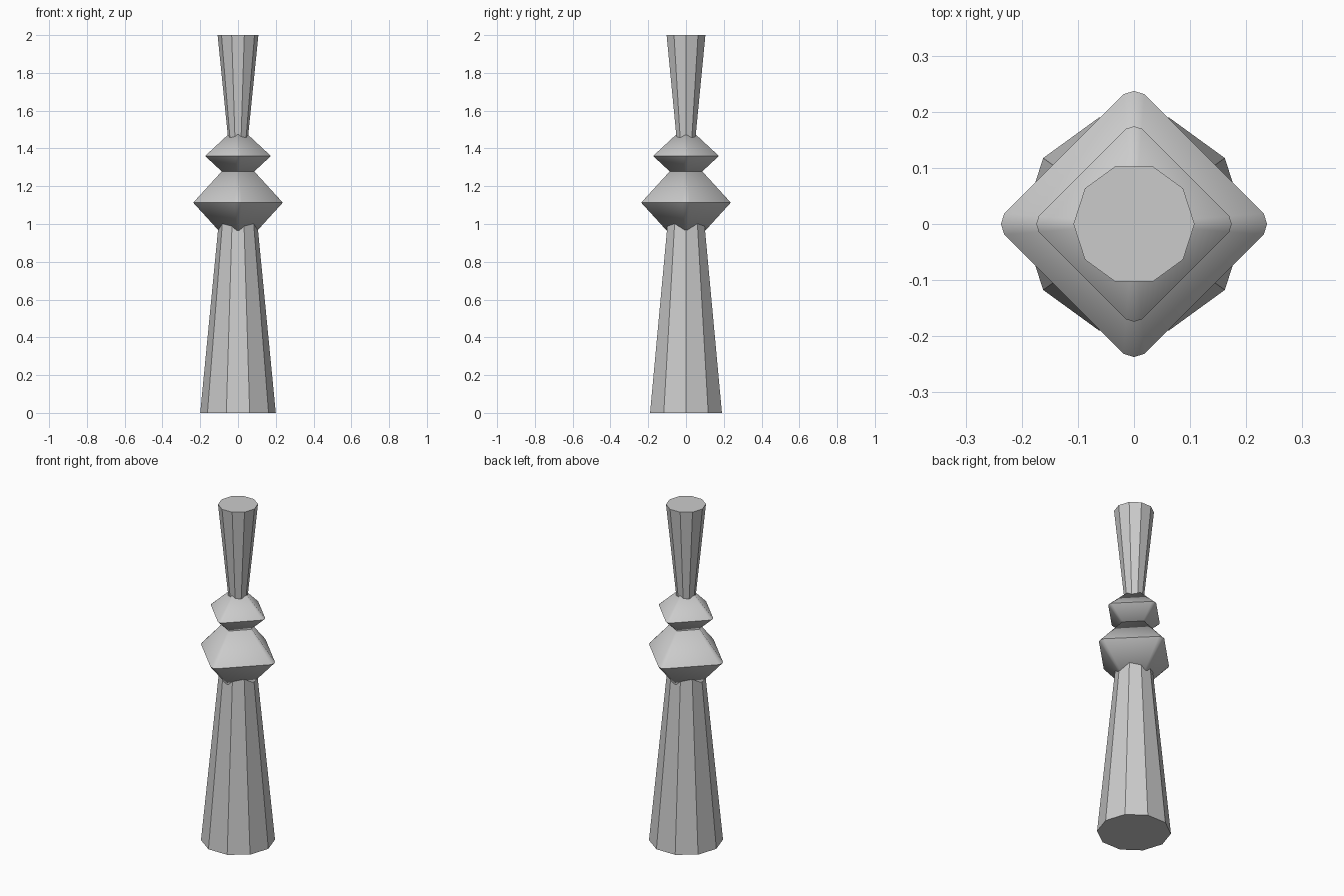
import bpy, bmesh
from math import cos, sin, pi, radians

if "Cube" in bpy.data.objects:
    bpy.data.objects.remove(bpy.data.objects["Cube"])


def loft(name, section, levels):
    """Stack scaled copies of a unit section; levels are (scale, z), 0 = apex."""
    bm = bmesh.new()
    rings = []
    for s, z in levels:
        pts = [(0, 0)] if s == 0 else section
        rings.append([bm.verts.new((x * s, y * s, z)) for x, y in pts])
    n = len(section)
    for a, b in zip(rings, rings[1:]):
        for i in range(n):
            j = (i + 1) % n
            quad = [a[i % len(a)], a[j % len(a)], b[j % len(b)], b[i % len(b)]]
            bm.faces.new(list(dict.fromkeys(quad)))
    for ring in (rings[0], rings[-1]):
        if len(ring) > 1:
            bm.faces.new(ring)
    bmesh.ops.recalc_face_normals(bm, faces=bm.faces)
    mesh = bpy.data.meshes.new(name)
    bm.to_mesh(mesh)
    bm.free()
    ob = bpy.data.objects.new(name, mesh)
    bpy.context.collection.objects.link(ob)
    return ob


def bead(name, radius, z, half_height):
    ob = loft(name, diamond, [(0, z - half_height), (radius, z), (0, z + half_height)])
    bpy.ops.object.select_all(action='DESELECT')
    ob.select_set(True)
    bpy.context.view_layer.objects.active = ob
    bpy.ops.object.shade_smooth_by_angle(angle=radians(32))


# Ten-sided section for the shafts
decagon = [(cos(i * pi / 5), sin(i * pi / 5)) for i in range(10)]

# Diamond section with rounded corners for the beads
diamond = []
for k in range(4):
    c, s = cos(k * pi / 2), sin(k * pi / 2)
    for x, y in ((0.976, -0.08), (1, 0), (0.976, 0.08)):
        diamond.append((x * c - y * s, x * s + y * c))

# Tapered shafts
loft("lower_shaft", decagon, [(0.2, 0), (0.095, 1.08)])
loft("upper_shaft", decagon, [(0.047, 1.4), (0.108, 2)])

# Faceted beads
bead("large_bead", 0.237, 1.113, 0.26)
bead("small_bead", 0.174, 1.36, 0.162)
